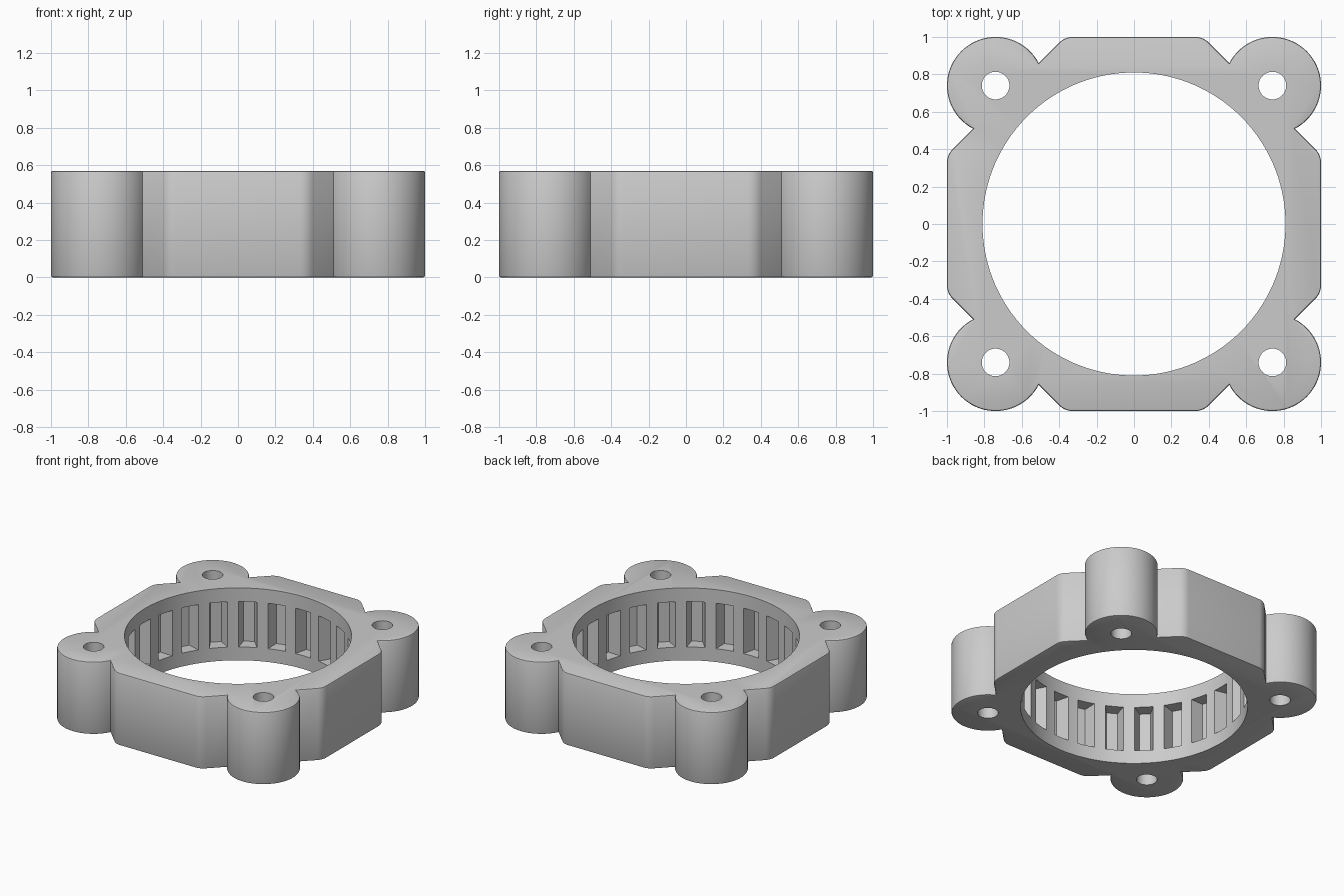
import bpy, bmesh
from math import sin, cos, pi, radians, atan2, sqrt
from mathutils import Matrix, Vector

if "Cube" in bpy.data.objects:
    bpy.data.objects.remove(bpy.data.objects["Cube"], do_unlink=True)

HEIGHT = 0.57
BORE = 0.81
EAR, EAR_R, HOLE_R = 0.74, 0.26, 0.074
CORNER, ROUND = 0.37, 0.1
TEETH = 24

grey = bpy.data.materials.new("plain_grey")
grey.use_nodes = True
colour = (0.6, 0.6, 0.6, 1)
grey.diffuse_color = colour
grey.node_tree.nodes["Principled BSDF"].inputs["Base Color"].default_value = colour


def arc(cx, cy, r, start, end, steps):
    return [Vector((cx + r * cos(start + (end - start) * i / steps),
                    cy + r * sin(start + (end - start) * i / steps), 0))
            for i in range(steps + 1)]


def prisms(name, outlines, z0, z1, rim=0):
    """Extrude closed outlines upward, optionally softening top and bottom rims."""
    bm = bmesh.new()
    for pts in outlines:
        face = bm.faces.new([bm.verts.new((p.x, p.y, z0)) for p in pts])
        top = bmesh.ops.extrude_face_region(bm, geom=[face])["geom"]
        verts = [v for v in top if isinstance(v, bmesh.types.BMVert)]
        bmesh.ops.translate(bm, verts=verts, vec=(0, 0, z1 - z0))
    bmesh.ops.recalc_face_normals(bm, faces=bm.faces)
    if rim:
        edges = [e for e in bm.edges if abs(e.verts[0].co.z - e.verts[1].co.z) < 1e-5]
        bmesh.ops.bevel(bm, geom=edges, offset=rim, segments=2, profile=0.5,
                        affect='EDGES')
    mesh = bpy.data.meshes.new(name)
    bm.to_mesh(mesh)
    bm.free()
    mesh.materials.append(grey)
    obj = bpy.data.objects.new(name, mesh)
    bpy.context.collection.objects.link(obj)
    return obj


# Outer outline: one quarter (rounded corner, ear, rounded corner), turned four times
foot = (1 + CORNER) / 2
half = sqrt(EAR_R ** 2 - 2 * (EAR - foot) ** 2) / sqrt(2)
notch = atan2(foot - half - EAR, foot + half - EAR)
inset = CORNER - ROUND * (sqrt(2) - 1)
quarter = (arc(1 - ROUND, inset, ROUND, 0, pi / 4, 5)
           + arc(EAR, EAR, EAR_R, notch, pi / 2 - notch, 40)
           + arc(inset, 1 - ROUND, ROUND, pi / 4, pi / 2, 5))
outline = [Matrix.Rotation(k * pi / 2, 3, 'Z') @ p for k in range(4) for p in quarter]
housing = prisms("ring_gear_housing", [outline], 0, HEIGHT, rim=0.01)

# Tooth gaps: tapered pockets between the two plain lips
gap = [Vector(p) for p in ((0.78, -0.072, 0), (0.91, -0.04, 0),
                           (0.91, 0.04, 0), (0.78, 0.072, 0))]
gaps = [[Matrix.Rotation(k * 2 * pi / TEETH, 3, 'Z') @ p for p in gap]
        for k in range(TEETH)]

# Bore and bolt holes
bore = arc(0, 0, BORE, 0, 2 * pi, 120)[:-1]
holes = [arc(sx * EAR, sy * EAR, HOLE_R, 0, 2 * pi, 32)[:-1]
         for sx in (-1, 1) for sy in (-1, 1)]

cutters = [prisms("bore_cutter", [bore], -0.2, HEIGHT + 0.2),
           prisms("bolt_hole_cutter", holes, -0.2, HEIGHT + 0.2),
           prisms("tooth_gap_cutter", gaps, 0.105, HEIGHT - 0.108)]

bpy.context.view_layer.objects.active = housing
for cutter in cutters:
    cutter.hide_render = True
    mod = housing.modifiers.new(cutter.name, 'BOOLEAN')
    mod.operation = 'DIFFERENCE'
    mod.solver = 'EXACT'
    mod.object = cutter
    bpy.ops.object.modifier_apply(modifier=mod.name)
    bpy.data.objects.remove(cutter, do_unlink=True)

# Smooth the curved walls, keep the crisp edges
bpy.ops.object.select_all(action='DESELECT')
housing.select_set(True)
bpy.ops.object.shade_smooth_by_angle(angle=radians(30))
